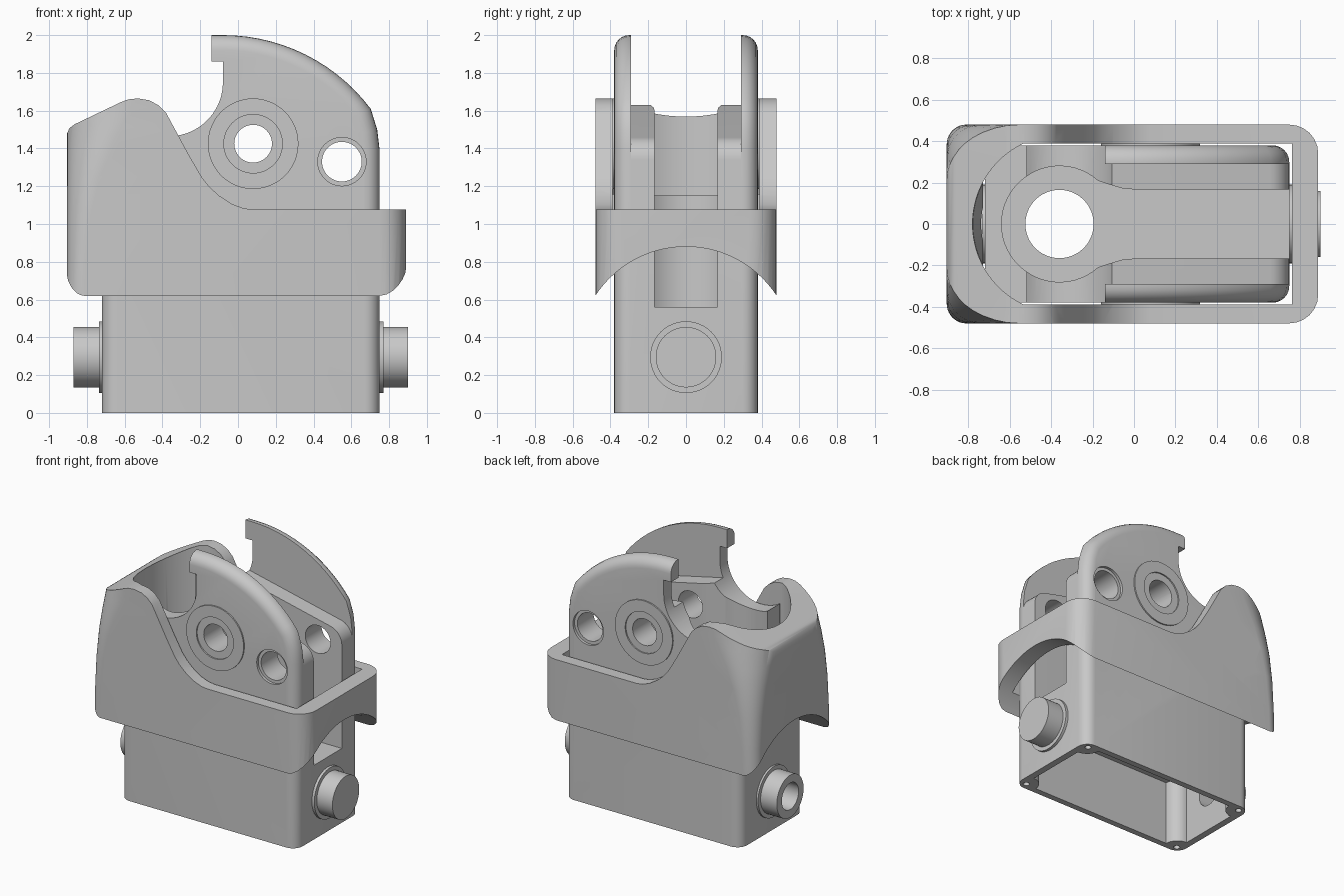
import bpy, bmesh
from math import sin, cos, radians

old = bpy.data.objects.get("Cube")
if old:
    bpy.data.objects.remove(old, do_unlink=True)

GREY = (0.58, 0.58, 0.58, 1)
mat = bpy.data.materials.new("plain grey")
mat.use_nodes = True
mat.diffuse_color = GREY
mat.node_tree.nodes["Principled BSDF"].inputs["Base Color"].default_value = GREY


def arc(cx, cy, r, a0=0, a1=360, n=48):
    """Points on an arc; a full circle leaves out its repeated end point."""
    steps = n if abs(a1 - a0) == 360 else n + 1
    angles = [radians(a0 + (a1 - a0) * i / n) for i in range(steps)]
    return [(cx + r * cos(a), cy + r * sin(a)) for a in angles]


def loft(name, sections, axis="z", fillets=()):
    """Skin (position, profile) sections, then round the edges chosen by each rule."""
    place = {"x": lambda a, b, t: (t, a, b),
             "y": lambda a, b, t: (a, t, b),
             "z": lambda a, b, t: (a, b, t)}[axis]
    bm = bmesh.new()
    rings = [[bm.verts.new(place(a, b, t)) for a, b in pts] for t, pts in sections]
    bm.faces.new(rings[0])
    bm.faces.new(rings[-1][::-1])
    n = len(rings[0])
    for low, high in zip(rings, rings[1:]):
        for i in range(n):
            j = (i + 1) % n
            bm.faces.new((low[j], low[i], high[i], high[j]))
    bmesh.ops.recalc_face_normals(bm, faces=bm.faces)
    for width, rule in fillets:
        chosen = [e for e in bm.edges if rule(*[v.co for v in e.verts])]
        bmesh.ops.bevel(bm, geom=chosen, offset=width, segments=6, profile=0.5,
                        affect='EDGES', clamp_overlap=False)
    bmesh.ops.recalc_face_normals(bm, faces=bm.faces)
    mesh = bpy.data.meshes.new(name)
    bm.to_mesh(mesh)
    bm.free()
    obj = bpy.data.objects.new(name, mesh)
    bpy.context.collection.objects.link(obj)
    mesh.materials.append(mat)
    return obj


def prism(name, pts, axis, lo, hi, fillets=()):
    return loft(name, [(lo, pts), (hi, pts)], axis, fillets)


def combine(obj, tool, operation):
    """Apply a boolean with a tool object, then discard the tool."""
    tool.hide_render = True
    mod = obj.modifiers.new("shape", 'BOOLEAN')
    mod.operation = operation
    mod.solver = 'EXACT'
    mod.object = tool
    bpy.context.view_layer.objects.active = obj
    bpy.ops.object.modifier_apply(modifier=mod.name)
    bpy.data.objects.remove(tool, do_unlink=True)


def cut(obj, *args):
    combine(obj, prism("cutter", *args), 'DIFFERENCE')


def along_cap(a, b):
    return abs(a.y - b.y) < 1e-4


# Main body with its two tall cheeks
outline = [(-0.72, 0), (0.75, 0), (0.75, 1.39), (0.737, 1.5)]
outline += arc(-0.08, 1.02, 0.98, 37, 90, 14) + [(-0.72, 2)]
body = prism("body", outline, "y", -0.38, 0.38,
             [(0.08, lambda a, b: along_cap(a, b) and a.z + b.z > 0.01)])

# Hooked notch, lower rear shelf, and gap between the cheeks
notch = [(-0.14, 2.2), (-0.14, 1.86), (-0.08, 1.86)]
notch += arc(-0.365, 1.75, 0.285, 0, -123, 24)
notch += [(-0.52, 1.15), (-1, 1.15), (-1, 2.2)]
cut(body, notch, "y", -1, 1)
gap = [(1, 1.33)] + arc(0.63, 1.34, 0.12, 0, 78, 8) + [(-0.2, 1.65), (-0.2, 2.2), (1, 2.2)]
cut(body, gap, "y", -0.29, 0.29)

# Keyhole-shaped well, its floor hole and the cavity underneath
keyhole = arc(-0.36, 0, 0.28, 48, 312, 40)
keyhole += [(-0.11, -0.188), (-0.06, -0.173), (0, -0.167), (1, -0.167),
            (1, 0.167), (0, 0.167), (-0.06, 0.173), (-0.11, 0.188)]
cut(body, keyhole, "z", 0.56, 2.5)
cavity = []
corners = [(0.70, 0.335), (-0.67, 0.335), (-0.67, -0.335), (0.70, -0.335)]
for k, (x, y) in enumerate(corners):
    cavity += arc(x, y, 0.1, 270 + 90 * k, 180 + 90 * k, 8)
cut(body, cavity, "z", -0.1, 0.48)
cut(body, arc(-0.36, 0, 0.165), "z", 0.4, 0.7)
for x, y in corners:
    cut(body, arc(x * 0.985, y * 0.985, 0.022, n=16), "z", -0.1, 0.2)

# Cross holes through the cheeks, with a shallow rim on the smaller pin hole
cut(body, arc(0.08, 1.425, 0.1), "y", -1, 1)
cut(body, arc(0.55, 1.33, 0.105), "y", -1, 1)
for side in (-1, 1):
    cut(body, arc(0.55, 1.33, 0.128), "y", side * 0.36, side * 0.5)
cut(body, arc(0, 0.295, 0.1), "x", -1, -0.5)
parts = [body]

# Flat pivot rings on both cheeks
for side, label in ((-1, "front"), (1, "back")):
    ring = prism(f"{label}_pivot_ring", arc(0.08, 1.425, 0.24), "y",
                 side * 0.375, side * 0.39)
    cut(ring, arc(0.08, 1.425, 0.155), "y", -1, 1)
    parts.append(ring)

# End studs: solid on the left, bored on the right
for label, spans in (("left", ((0.72, 0.77), (0.72, 0.90))),
                     ("right", ((-0.735, -0.69), (-0.87, -0.69)))):
    for kind, r, (lo, hi) in zip(("collar", "stud"), (0.19, 0.16), spans):
        piece = prism(f"{label}_{kind}", arc(0, 0.295, r), "x", lo, hi)
        if label == "right":
            cut(piece, arc(0, 0.295, 0.1), "x", -1, -0.5)
        parts.append(piece)

# Sleeve around the body, with a humped rear
side_profile = [(-0.905, 0.6), (0.89, 0.6), (0.89, 1.077), (0.08, 1.077),
                (0.03, 1.083), (-0.03, 1.105), (-0.1, 1.15), (-0.15, 1.195),
                (-0.19, 1.245), (-0.26, 1.365), (-0.32, 1.476), (-0.38, 1.587),
                (-0.42, 1.628), (-0.47, 1.655), (-0.53, 1.665), (-0.58, 1.66),
                (-0.62, 1.645), (-0.865, 1.528), (-0.892, 1.508), (-0.905, 1.48)]
sleeve = prism("sleeve", side_profile, "y", -0.48, 0.48,
               [(0.14, lambda a, b: along_cap(a, b) and min(a.x, b.x) > 0.88)])


# Rear corners whose rounding widens towards the top
def rear_plan(r):
    return ([(1.2, -0.6), (1.2, 0.6), (-0.3, 0.6), (-0.3, 0.48)]
            + arc(-0.905 + r, 0.48 - r, r, 90, 180, 10)
            + arc(-0.905 + r, r - 0.48, r, 180, 270, 10)
            + [(-0.3, -0.48), (-0.3, -0.6)])


widening = [(0.5, 0.09), (0.8, 0.1), (1.05, 0.125), (1.25, 0.17),
            (1.4, 0.23), (1.52, 0.29), (1.6, 0.33), (1.7, 0.36)]
envelope = loft("envelope", [(z, rear_plan(r)) for z, r in widening])
combine(sleeve, envelope, 'INTERSECT')


# Sleeve opening: round at the rear, tapering down to the body
def opening(r, front):
    return arc(-0.35, 0, r, 115, 245, 40) + [(front, -0.39), (front, 0.39)]


shaft = [(-0.73, -0.39), (0.763, -0.39), (0.763, 0.39), (-0.73, 0.39)]
cut(sleeve, shaft, "z", 0, 1.155)
cut(sleeve, opening(0.43, 0.763), "z", 1.15, 2.5)
taper = loft("taper", [(0.75, opening(0.37, -0.3)), (1.16, opening(0.43, -0.3))])
combine(sleeve, taper, 'DIFFERENCE')
# Arched underside, running the full length
cut(sleeve, arc(0, 0.307, 0.573, n=96), "x", -1.2, 1.2)
parts.append(sleeve)

# Smooth the rounded surfaces, keep the crisp edges
bpy.ops.object.select_all(action='DESELECT')
for obj in parts:
    obj.select_set(True)
bpy.context.view_layer.objects.active = body
bpy.ops.object.shade_smooth_by_angle(angle=radians(30))
